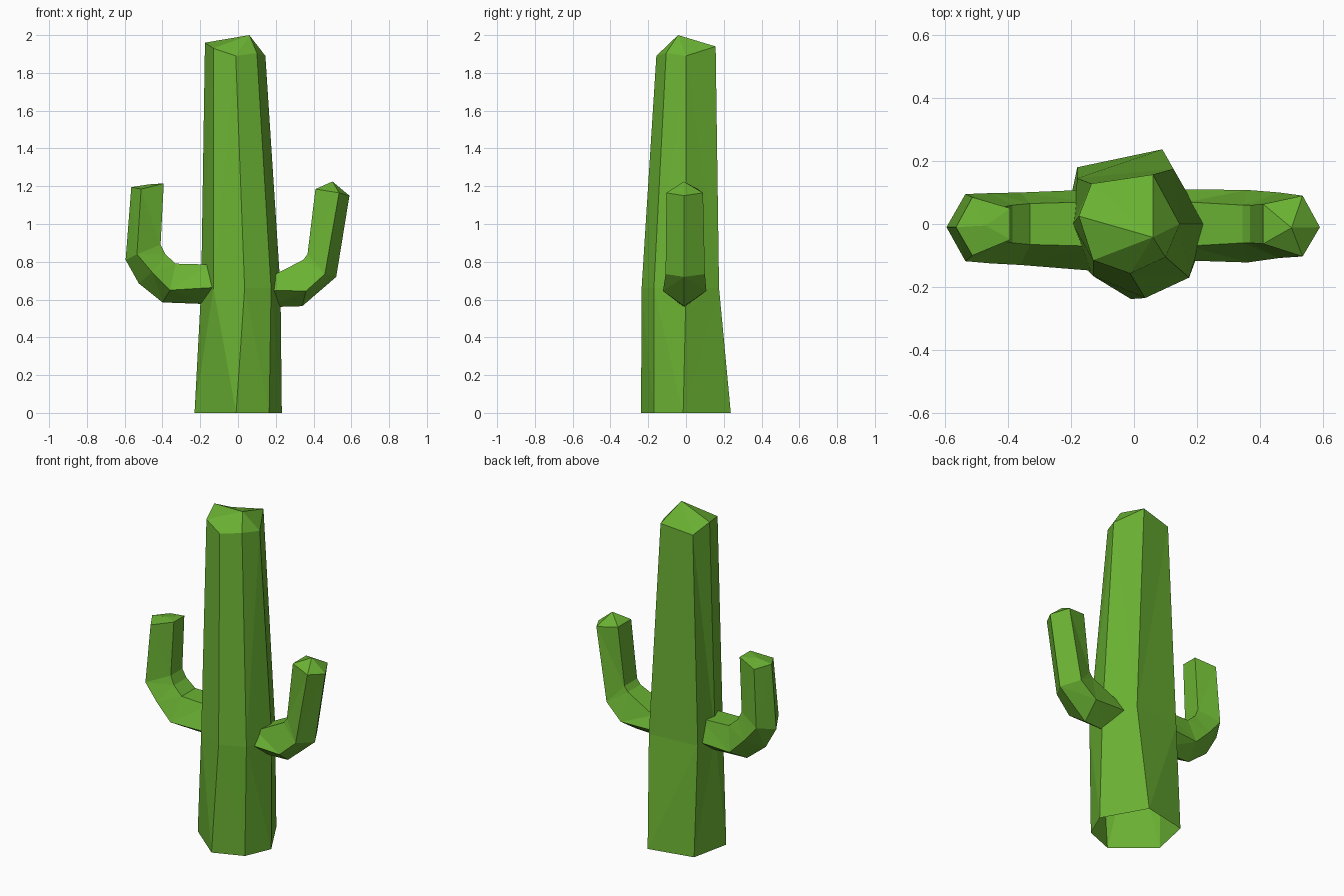
import bpy, bmesh

if "Cube" in bpy.data.objects:
    bpy.data.objects.remove(bpy.data.objects["Cube"])

green = bpy.data.materials.new("cactus green")
green.diffuse_color = (0.145, 0.445, 0.033, 1)
green.use_nodes = True
green.node_tree.nodes["Principled BSDF"].inputs["Base Color"].default_value = green.diffuse_color


def loft(name, rings, apex):
    """Skin a stack of equal-count rings and close the top with a fan."""
    bm = bmesh.new()
    loops = [[bm.verts.new(p) for p in ring] for ring in rings]
    tip = bm.verts.new(apex)
    n = len(loops[0])
    for a, b in zip(loops, loops[1:]):
        for i in range(n):
            j = (i + 1) % n
            bm.faces.new((a[i], a[j], b[j], b[i]))
    for i in range(n):
        bm.faces.new((loops[-1][i], loops[-1][(i + 1) % n], tip))
    bmesh.ops.remove_doubles(bm, verts=bm.verts[:], dist=0.001)
    bmesh.ops.triangulate(bm, faces=[f for f in bm.faces if len(f.verts) > 3])
    bmesh.ops.recalc_face_normals(bm, faces=bm.faces[:])
    me = bpy.data.meshes.new(name)
    bm.to_mesh(me)
    bm.free()
    me.materials.append(green)
    ob = bpy.data.objects.new(name, me)
    bpy.context.collection.objects.link(ob)
    return ob


def arm_ring(outer, side, inner, front, back, inner_y):
    """Five-sided section: ridge outside, two side corners, two inner corners."""
    return [(outer[0], -0.01, outer[1]),
            (side[0], front, side[1]), (inner[0], -inner_y, inner[1]),
            (inner[0], inner_y, inner[1]), (side[0], back, side[1])]


# Trunk: six-sided open base growing to seven uneven sides at the crown
base = [(-.23, -.055), (-.01, -.238), (.165, -.17), (.232, -.015),
        (.09, .237), (-.18, .18), (-.23, -.055)]
middle = [(-.13, -.165), (.035, -.235), (.175, -.17), (.225, 0),
          (.125, .175), (-.18, .145), (-.195, 0)]
crown = [(-.13, -.115, 1.93), (-.012, -.157, 1.89), (.1, -.105, 1.905),
         (.145, 0, 1.89), (.06, .157, 1.94), (-.135, .128, 1.91),
         (-.175, .025, 1.96)]
loft("trunk", [[(x, y, 0) for x, y in base],
               [(x, y, .66) for x, y in middle], crown], (.06, -.042, 2))

# Right arm: short, one bend, pointed tip
loft("right_arm", [
    arm_ring((.17, .56), (.14, .65), (.17, .72), -.115, .11, .07),
    arm_ring((.34, .565), (.36, .645), (.345, .81), -.122, .108, .06),
    arm_ring((.52, .72), (.46, .735), (.368, .84), -.108, .1, .06),
    arm_ring((.59, 1.15), (.535, 1.165), (.41, 1.185), -.103, .09, .063),
], (.5, -.012, 1.225))

# Left arm: longer, rounder bend, blunt tip
loft("left_arm", [
    arm_ring((-.14, .575), (-.11, .665), (-.14, .785), -.15, .11, .07),
    arm_ring((-.4, .585), (-.36, .65), (-.33, .79), -.13, .1, .065),
    arm_ring((-.525, .685), (-.455, .745), (-.385, .84), -.125, .098, .06),
    arm_ring((-.595, .81), (-.535, .84), (-.41, .89), -.118, .095, .055),
    arm_ring((-.565, 1.195), (-.513, 1.185), (-.393, 1.215), -.1, .085, .05),
], (-.47, -.005, 1.21))
